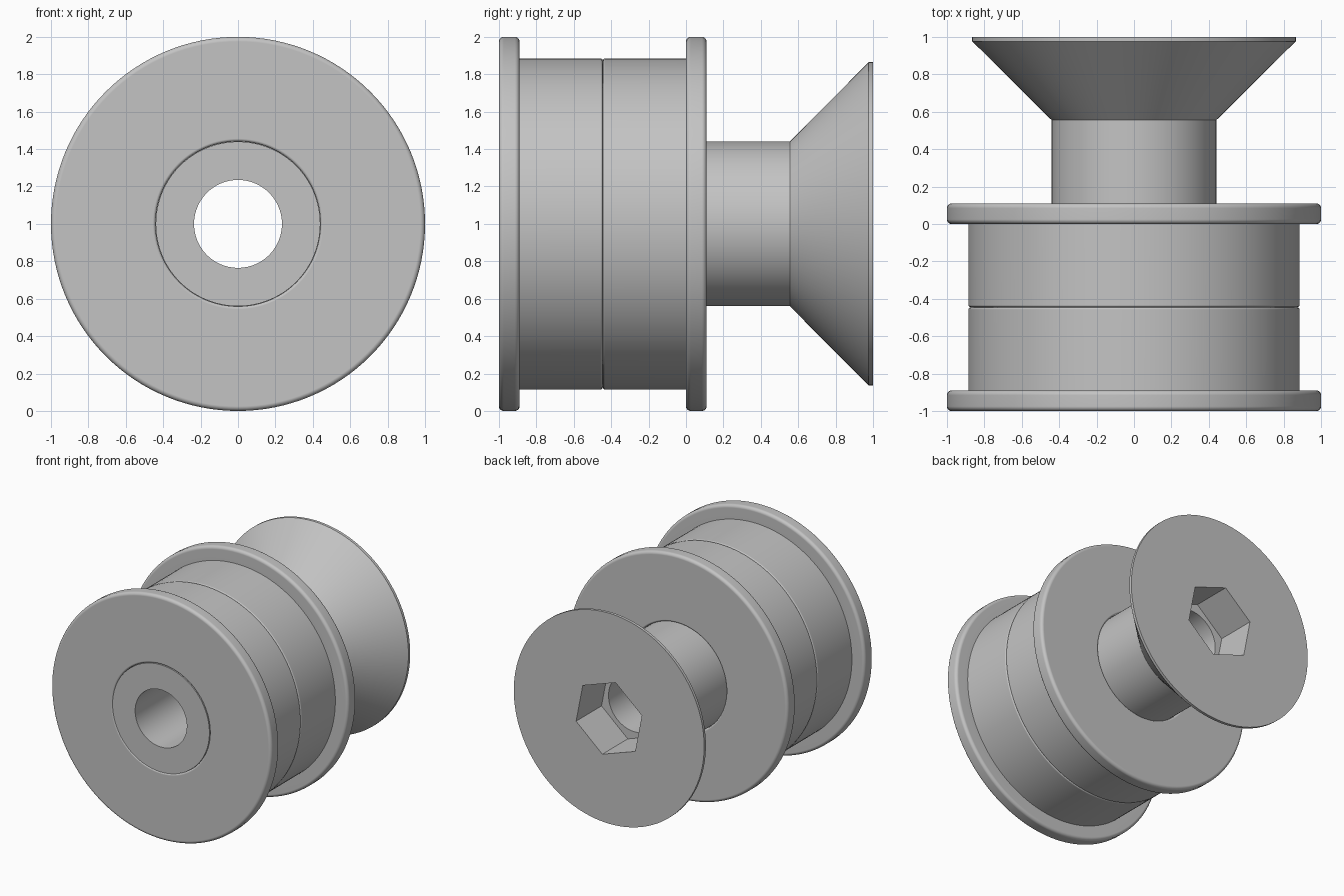
import bpy, bmesh, math
from mathutils import Vector, Matrix

cube = bpy.data.objects.get("Cube")
if cube:
    bpy.data.objects.remove(cube)

SEGMENTS = 128
AXIS_Z = 1.0
MID_Y = -0.445      # joint between the two bushings

steel = bpy.data.materials.new("plain grey")
steel.use_nodes = True
GREY = (0.55, 0.55, 0.55, 1)
steel.diffuse_color = GREY
steel.node_tree.nodes["Principled BSDF"].inputs["Base Color"].default_value = GREY


def round_corners(corners, steps=5):
    """Turn (radius, y, fillet) right-angle corners into a rounded outline."""
    outline = []
    for i, (r, y, fillet) in enumerate(corners):
        p = Vector((r, y))
        if not fillet:
            outline.append(p)
            continue
        a = (Vector(corners[i - 1][:2]) - p).normalized() * fillet
        b = (Vector(corners[(i + 1) % len(corners)][:2]) - p).normalized() * fillet
        for s in range(steps + 1):
            t = s / steps * math.pi / 2
            outline.append(p + a * (1 - math.sin(t)) + b * (1 - math.cos(t)))
    return outline


def lathe(name, outline):
    """Revolve a closed (radius, y) outline about the long axis."""
    bm = bmesh.new()
    rings = []
    for k in range(SEGMENTS):
        t = math.tau * k / SEGMENTS
        rings.append([bm.verts.new((r * math.cos(t), y, AXIS_Z + r * math.sin(t)))
                      for r, y in outline])
    n = len(outline)
    for k in range(SEGMENTS):
        a, b = rings[k], rings[(k + 1) % SEGMENTS]
        for i in range(n):
            j = (i + 1) % n
            bm.faces.new((a[i], a[j], b[j], b[i]))
    bmesh.ops.recalc_face_normals(bm, faces=bm.faces)
    return add_object(name, bm)


def add_object(name, bm):
    mesh = bpy.data.meshes.new(name)
    bm.to_mesh(mesh)
    bm.free()
    mesh.materials.append(steel)
    obj = bpy.data.objects.new(name, mesh)
    bpy.context.collection.objects.link(obj)
    return obj


def finish(obj):
    bpy.ops.object.select_all(action='DESELECT')
    obj.select_set(True)
    bpy.context.view_layer.objects.active = obj
    bpy.ops.object.shade_smooth_by_angle(angle=math.radians(30))
    weighted = obj.modifiers.new("flat face shading", 'WEIGHTED_NORMAL')
    weighted.keep_sharp = True


# Flanged bushings, back to back
bushing = [(0.441, -1.0, 0.015), (1.0, -1.0, 0.025), (1.0, -0.89, 0.025),
           (0.885, -0.89, 0), (0.885, MID_Y, 0.012), (0.441, MID_Y, 0)]
mirrored = [(r, 2 * MID_Y - y, f) for r, y, f in bushing]
finish(lathe("front_bushing", round_corners(bushing)))
finish(lathe("rear_bushing", round_corners(mirrored)))

# Hollow countersunk screw
screw = lathe("countersunk_screw", [(0.235, -1.0), (0.44, -1.0), (0.44, 0.555),
                                    (0.865, 0.977), (0.865, 1.0), (0.235, 1.0)])

# Hexagonal drive socket cut into the head
SOCKET_DEPTH = 0.33
bm = bmesh.new()
bmesh.ops.create_cone(bm, cap_ends=True, segments=6, radius1=0.316, radius2=0.316,
                      depth=2 * SOCKET_DEPTH)
# the cone's first corner sits on one local axis; find it, then turn it to 41 degrees
first = max(bm.verts, key=lambda v: v.co.z).co
turn = math.radians(41) - math.atan2(first.y, first.x)
bmesh.ops.transform(bm, verts=bm.verts, matrix=Matrix.Translation((0, 1, AXIS_Z))
                    @ Matrix.Rotation(math.pi / 2, 4, 'X') @ Matrix.Rotation(turn, 4, 'Z'))
cutter = add_object("socket_cutter", bm)
cutter.hide_render = True
cut = screw.modifiers.new("hex socket", 'BOOLEAN')
cut.operation = 'DIFFERENCE'
cut.solver = 'EXACT'
cut.object = cutter
bpy.ops.object.select_all(action='DESELECT')
bpy.context.view_layer.objects.active = screw
screw.select_set(True)
bpy.ops.object.modifier_apply(modifier=cut.name)
bpy.data.objects.remove(cutter)
finish(screw)
